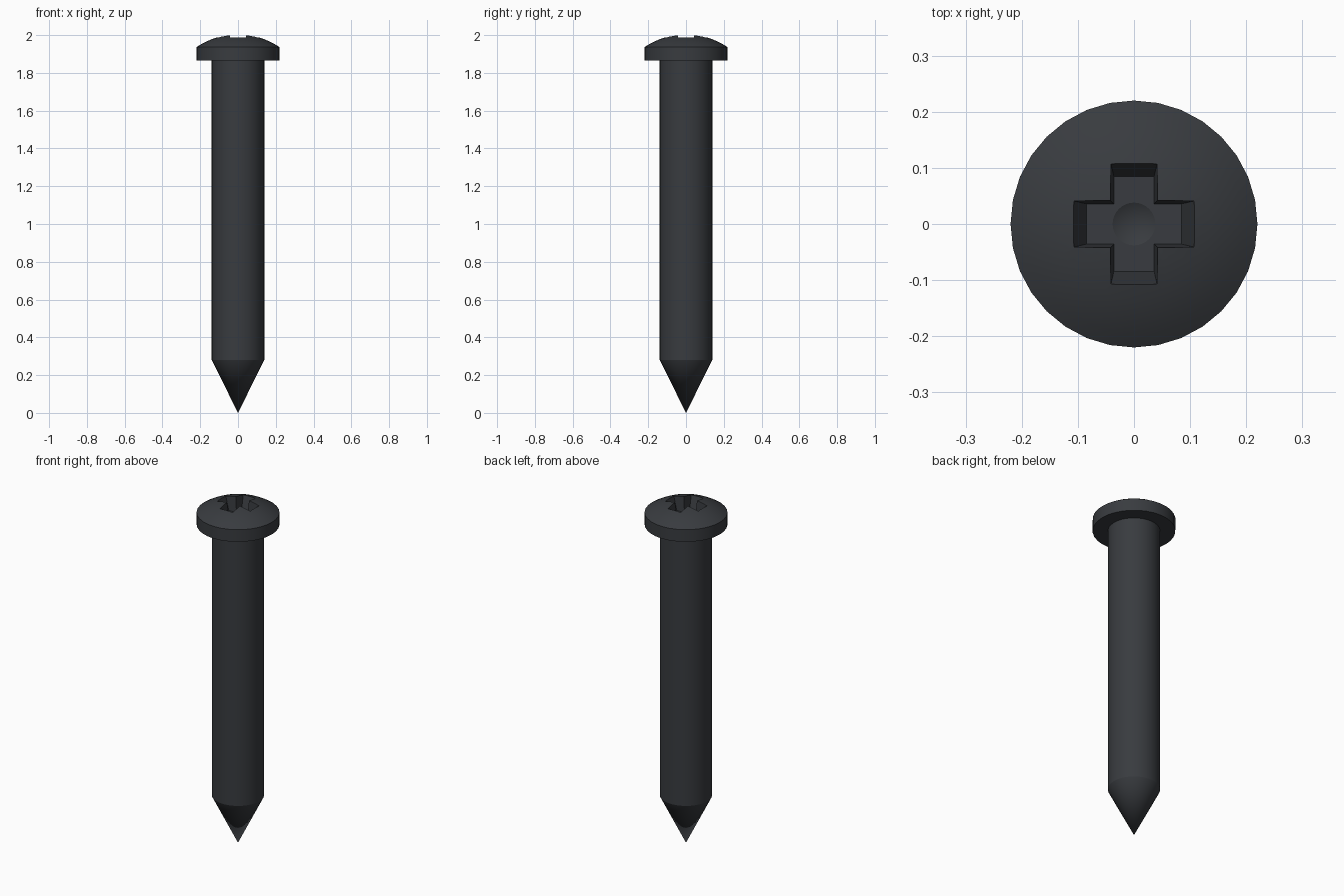
import bpy, bmesh
from math import sin, cos, pi, sqrt, radians

if "Cube" in bpy.data.objects:
    bpy.data.objects.remove(bpy.data.objects["Cube"])

SEG = 32


def finish(name, bm):
    bmesh.ops.remove_doubles(bm, verts=bm.verts, dist=1e-5)
    bmesh.ops.recalc_face_normals(bm, faces=bm.faces)
    mesh = bpy.data.meshes.new(name)
    bm.to_mesh(mesh)
    bm.free()
    obj = bpy.data.objects.new(name, mesh)
    bpy.context.collection.objects.link(obj)
    return obj


def lathe(name, profile):
    """Spin a (radius, z) profile that starts and ends on the axis."""
    bm = bmesh.new()
    verts = [bm.verts.new((r, 0, z)) for r, z in profile]
    edges = [bm.edges.new(p) for p in zip(verts, verts[1:])]
    bmesh.ops.spin(bm, geom=verts + edges, cent=(0, 0, 0), axis=(0, 0, 1),
                   angle=2 * pi, steps=SEG)
    return finish(name, bm)


def cross_ring(bm, w, l, z):
    """Plus-shaped outline, half width w and arm length l."""
    ring = []
    for k in range(4):
        c, s = round(cos(k * pi / 2)), round(sin(k * pi / 2))
        for x, y in ((l, -w), (l, w), (w, w)):
            ring.append(bm.verts.new((x * c - y * s, x * s + y * c, z)))
    return ring


# Screw body: point, shank and domed pan head
R, TOP = 0.39, 2.004
dome = [(r, TOP - R + sqrt(R * R - r * r))
        for r in (0.22, 0.195, 0.165, 0.135, 0.10, 0.065, 0.03, 0)]
screw = lathe("screw", [(0, 0), (0.139, 0.28), (0.139, 1.865), (0.22, 1.865)] + dome)

# Tapered cross recess
bm = bmesh.new()
low = cross_ring(bm, 0.036, 0.085, 1.91)
high = cross_ring(bm, 0.044, 0.12, 2.03)
bm.faces.new(low[::-1])
bm.faces.new(high)
for i in range(12):
    j = (i + 1) % 12
    bm.faces.new((low[i], low[j], high[j], high[i]))
cross = finish("cross_cutter", bm)

# Conical dimple in the recess floor
dimple = lathe("dimple_cutter", [(0, 1.89), (0.04, 1.911), (0.03, 1.95), (0, 1.95)])

bpy.context.view_layer.objects.active = screw
screw.select_set(True)
for cutter in (cross, dimple):
    mod = screw.modifiers.new("recess", 'BOOLEAN')
    mod.operation = 'DIFFERENCE'
    mod.solver = 'EXACT'
    mod.object = cutter
    bpy.ops.object.modifier_apply(modifier=mod.name)
    bpy.data.objects.remove(cutter)

# Dark steel
mat = bpy.data.materials.new("dark_steel")
mat.diffuse_color = (0.04, 0.044, 0.05, 1)
mat.use_nodes = True
mat.node_tree.nodes["Principled BSDF"].inputs["Base Color"].default_value = mat.diffuse_color
screw.data.materials.clear()
screw.data.materials.append(mat)
bpy.ops.object.shade_smooth_by_angle(angle=radians(25))
